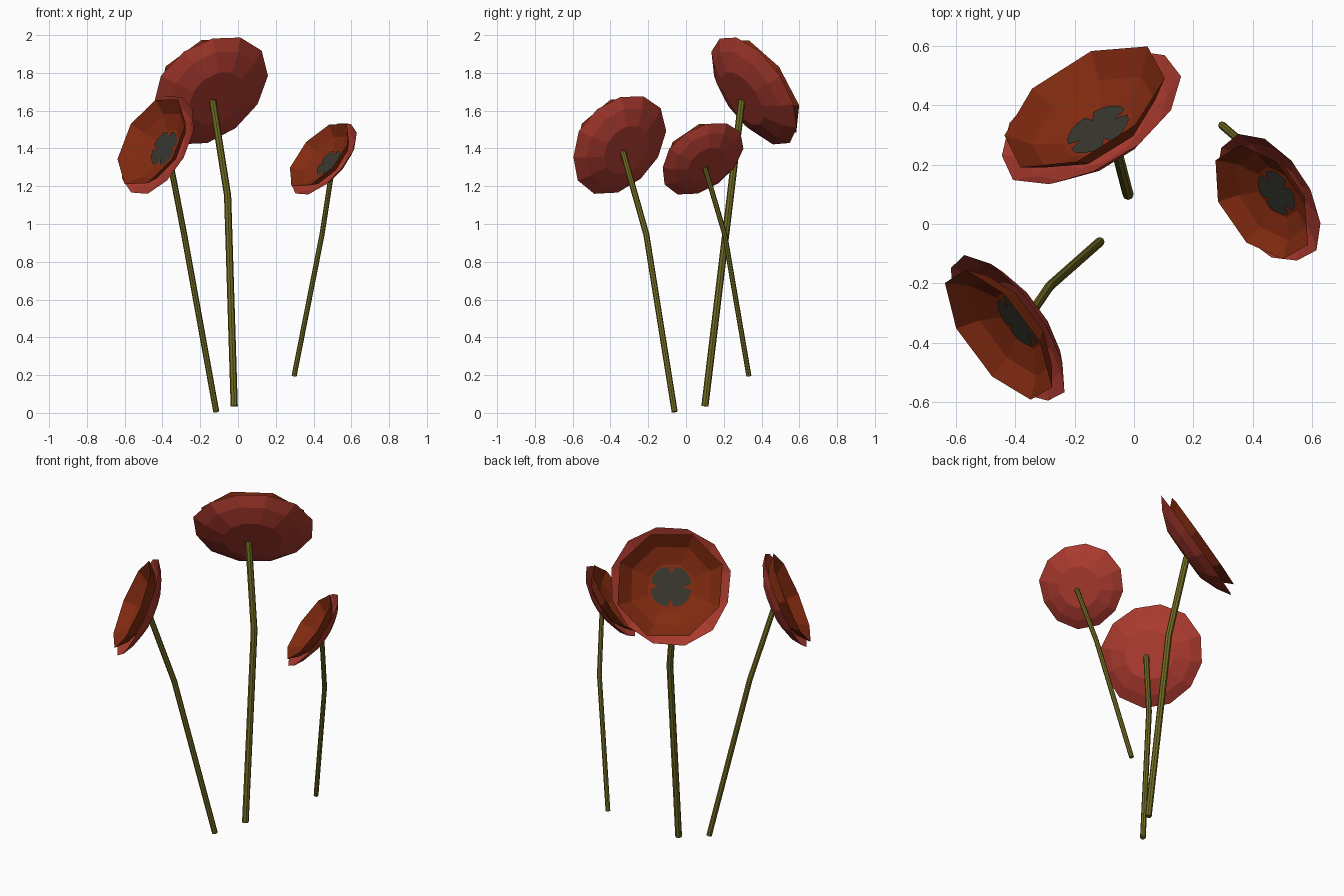
import bpy, bmesh, math
from mathutils import Vector, Matrix

if "Cube" in bpy.data.objects:
    bpy.data.objects.remove(bpy.data.objects["Cube"])


def material(name, rgb):
    m = bpy.data.materials.new(name)
    m.diffuse_color = (*rgb, 1)
    m.use_nodes = True
    m.node_tree.nodes["Principled BSDF"].inputs["Base Color"].default_value = m.diffuse_color
    return m


OUTER = material("outer petal red", (0.40, 0.042, 0.027))
INNER = material("inner petal rust", (0.22, 0.023, 0.005))
DARK = material("flower centre charcoal", (0.038, 0.038, 0.028))
STEM = material("stem olive", (0.17, 0.155, 0.017))


def finish(name, bm, mat, matrix=None):
    bmesh.ops.recalc_face_normals(bm, faces=bm.faces)
    me = bpy.data.meshes.new(name)
    bm.to_mesh(me)
    bm.free()
    me.materials.append(mat)
    ob = bpy.data.objects.new(name, me)
    bpy.context.collection.objects.link(ob)
    if matrix:
        ob.matrix_world = matrix
    return ob


def bowl(name, rings, sides, wave, phase, mat, matrix):
    """Open faceted cup from (radius, height) rings; the rim is slightly uneven."""
    bm = bmesh.new()
    prev = None
    for j, (r, z) in enumerate(rings):
        ring = []
        for i in range(sides):
            a = 2 * math.pi * (i + phase) / sides
            k = 1 + (wave * math.sin(5 * i + 1) if j == len(rings) - 1 else 0)
            ring.append(bm.verts.new((r * k * math.cos(a), r * k * math.sin(a), z)))
        if prev is None:
            bm.faces.new(ring)
        else:
            for i in range(sides):
                n = (i + 1) % sides
                bm.faces.new((prev[i], prev[n], ring[n], ring[i]))
        prev = ring
    finish(name, bm, mat, matrix)


def centre(name, matrix):
    """Thin dark four-lobed patch with notches between the petals."""
    bm = bmesh.new()
    mid = bm.verts.new((0, 0, 0.026))
    pts = []
    for q in range(4):
        for deg, r in ((0, 0.07), (9, 0.113), (27, 0.118), (45, 0.118), (63, 0.118), (81, 0.113)):
            a = math.radians(90 * q + deg)
            pts.append(bm.verts.new((r * math.cos(a), r * math.sin(a), 0.026)))
    for i, p in enumerate(pts):
        bm.faces.new((mid, p, pts[(i + 1) % len(pts)]))
    finish(name, bm, DARK, matrix)


def stem(name, path, radius, sides=8):
    """Bent tube through the path points, capped at both ends."""
    path = [Vector(p) for p in path]
    bm = bmesh.new()
    prev = None
    for i, p in enumerate(path):
        d = path[min(i + 1, len(path) - 1)] - path[max(i - 1, 0)]
        rot = Vector((0, 0, 1)).rotation_difference(d)
        ring = []
        for k in range(sides):
            a = 2 * math.pi * k / sides
            ring.append(bm.verts.new(p + rot @ Vector((radius * math.cos(a), radius * math.sin(a), 0))))
        if prev:
            for k in range(sides):
                n = (k + 1) % sides
                bm.faces.new((prev[k], prev[n], ring[n], ring[k]))
        if i in (0, len(path) - 1):
            bm.faces.new(ring)
        prev = ring
    finish(name, bm, STEM)


def flower(tag, base, normal, scale, path, radius):
    # Frame with local z along the opening direction and local y pointing upward
    z = Vector(normal).normalized()
    x = Vector((0, 0, 1)).cross(z).normalized()
    y = z.cross(x)
    m = Matrix.Translation(base) @ Matrix((x, y, z)).transposed().to_4x4() @ Matrix.Scale(scale, 4)
    bowl(tag + "_outer_petals", [(0.165, 0), (0.27, 0.04), (0.338, 0.085)], 12, 0.025, 0.5, OUTER, m)
    bowl(tag + "_inner_petals", [(0.135, 0.02), (0.235, 0.06), (0.308, 0.13)], 8, 0.02, 0.5, INNER, m)
    centre(tag + "_centre", m)
    stem(tag + "_stem", path, radius)


# Tall back flower
flower("tall_flower", (-0.11, 0.30, 1.665), (-0.45, 0.73, 0.51), 1.0,
       [(-0.02, 0.10, 0.035), (-0.055, 0.235, 1.15), (-0.135, 0.295, 1.655)], 0.019)
# Middle flower on the left
flower("left_flower", (-0.375, -0.315, 1.392), (-0.74, -0.54, 0.41), 0.86,
       [(-0.115, -0.06, 0.005), (-0.285, -0.21, 0.945), (-0.37, -0.335, 1.385)], 0.016)
# Small flower on the right
flower("right_flower", (0.493, 0.114, 1.312), (-0.67, -0.45, 0.59), 0.71,
       [(0.297, 0.333, 0.195), (0.445, 0.205, 0.945), (0.50, 0.10, 1.30)], 0.0135)
